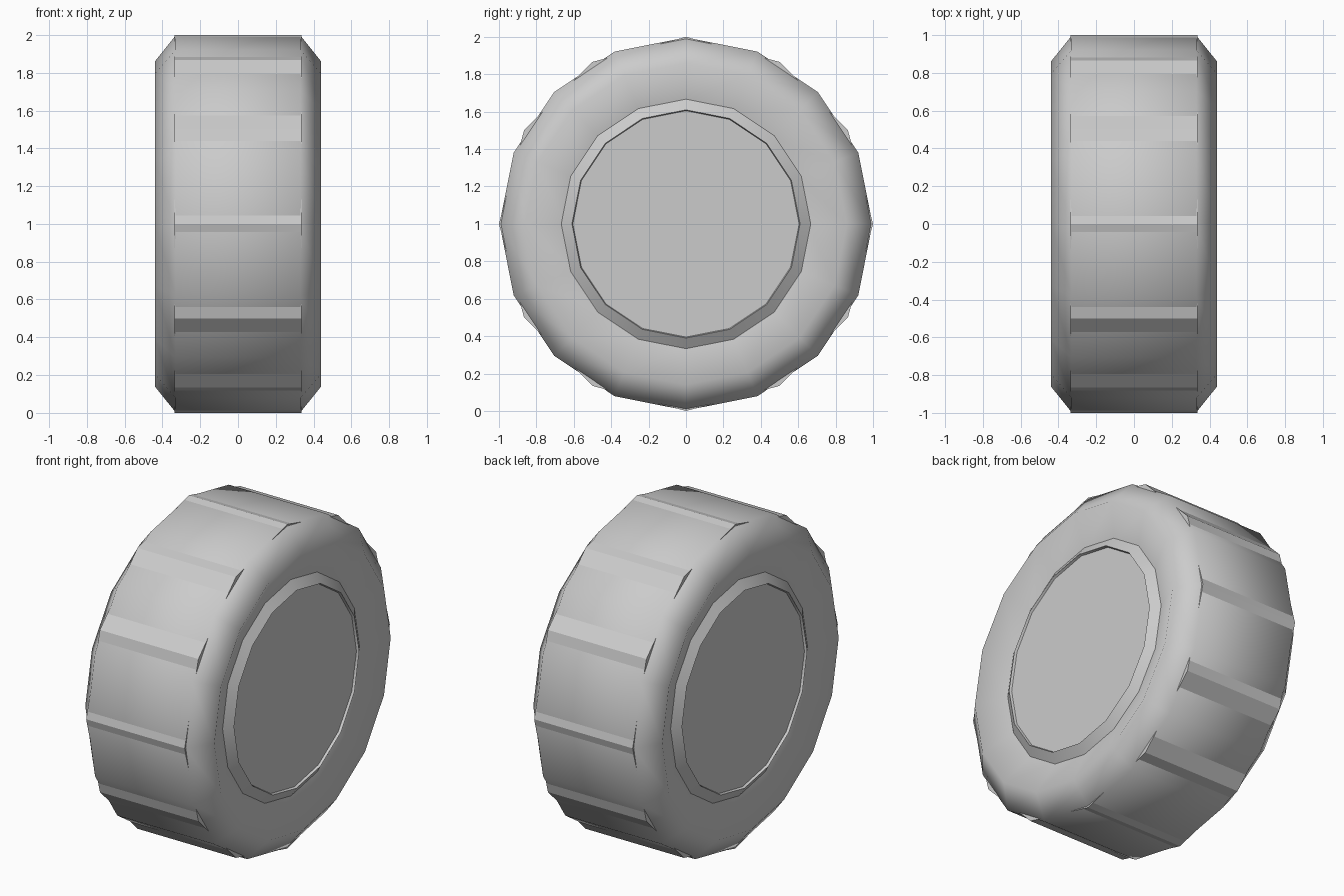
import bpy
import math
from math import radians

cube = bpy.data.objects.get("Cube")
if cube:
    bpy.data.objects.remove(cube, do_unlink=True)

grey = bpy.data.materials.new("plain grey")
grey.use_nodes = True
grey.diffuse_color = (0.6, 0.6, 0.6, 1)
grey.node_tree.nodes["Principled BSDF"].inputs["Base Color"].default_value = (0.6, 0.6, 0.6, 1)


def lathe(name, half, sides, smooth_angle):
    """Spin (x, radius) points, mirrored in x, around the axle at z = 1."""
    profile = [(-x, r) for x, r in half] + [(x, r) for x, r in reversed(half)]
    verts, faces = [], []
    for x, r in profile:
        for i in range(sides):
            a = math.tau * i / sides
            verts.append((x, r * math.cos(a), 1 + r * math.sin(a)))
    for row in range(len(profile) - 1):
        for i in range(sides):
            a, b = row * sides + i, row * sides + (i + 1) % sides
            faces.append((a, a + sides, b + sides, b))
    # End caps
    last = (len(profile) - 1) * sides
    faces.append(tuple(range(sides)))
    faces.append(tuple(last + i for i in reversed(range(sides))))
    mesh = bpy.data.meshes.new(name)
    mesh.from_pydata(verts, [], faces)
    mesh.materials.append(grey)
    obj = bpy.data.objects.new(name, mesh)
    bpy.context.collection.objects.link(obj)
    # Make normals consistent and point outwards
    bpy.ops.object.select_all(action="DESELECT")
    obj.select_set(True)
    bpy.context.view_layer.objects.active = obj
    bpy.ops.object.mode_set(mode="EDIT")
    bpy.ops.mesh.select_all(action="SELECT")
    bpy.ops.mesh.normals_make_consistent(inside=False)
    bpy.ops.object.mode_set(mode="OBJECT")
    bpy.ops.object.shade_smooth_by_angle(angle=radians(smooth_angle))


# Rounded tyre with chamfered shoulders and dished side walls
lathe("tyre", [(0.355, 0.65), (0.44, 0.86), (0.33, 0.997)], 16, 80)

# Twelve-sided tread band whose corners break through the tyre as ridges
lathe("tread_band", [(0.336, 1.0)], 12, 10)

# Hub with a sloped rim and a shallow recessed disc on both sides
lathe("hub", [(0.385, 0.605), (0.4, 0.61), (0.35, 0.685)], 16, 30)
